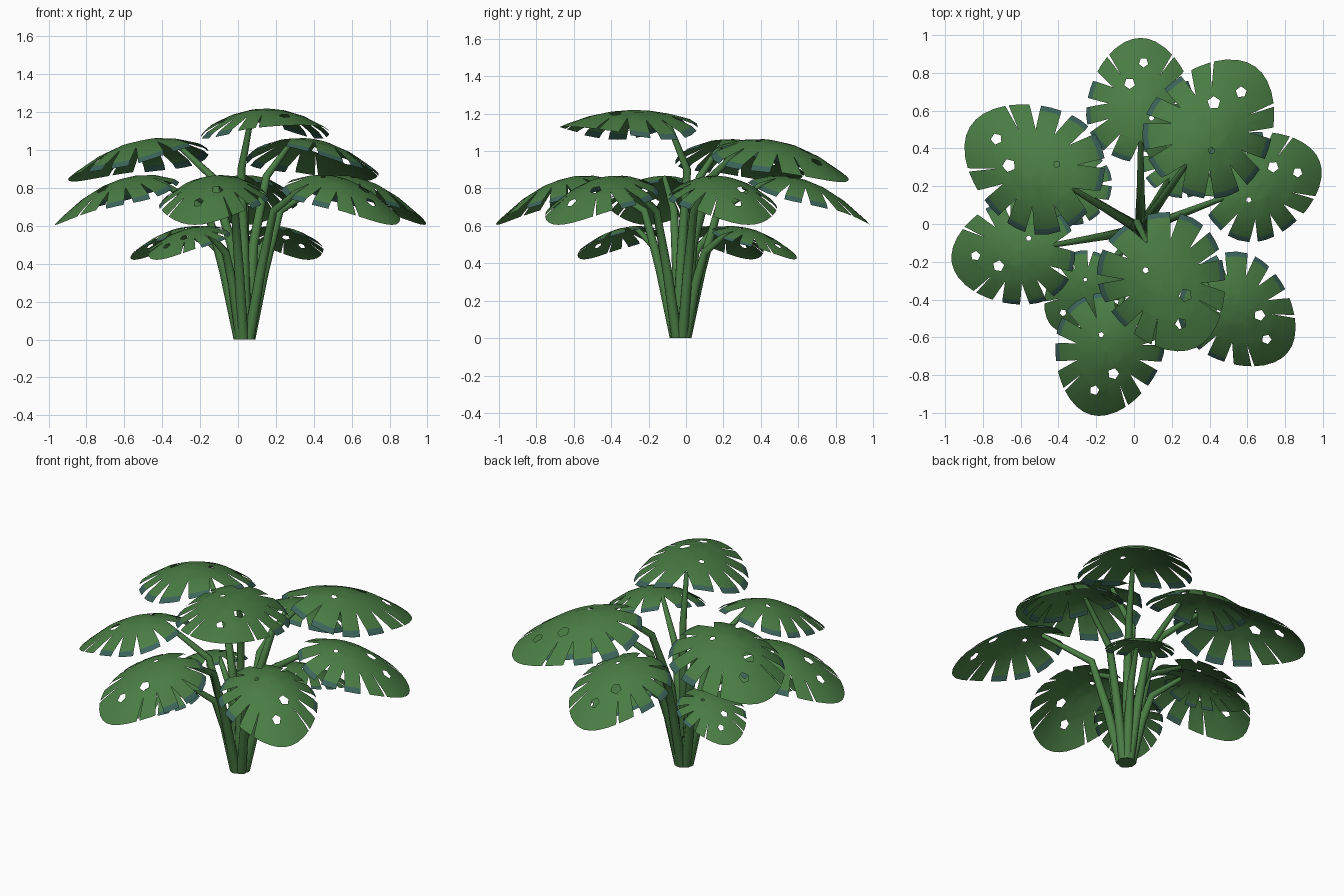
import bpy, bmesh, math
from mathutils import Vector

if "Cube" in bpy.data.objects:
    bpy.data.objects.remove(bpy.data.objects["Cube"])

CROWN = Vector((0.035, -0.03, 0))   # where all stalks meet the ground


def material(name, rgb):
    m = bpy.data.materials.new(name)
    m.diffuse_color = (*rgb, 1)
    m.use_nodes = True
    m.node_tree.nodes["Principled BSDF"].inputs["Base Color"].default_value = m.diffuse_color
    return m


GREEN = material("leaf_green", (0.068, 0.205, 0.058))
TEAL = material("edge_teal", (0.045, 0.13, 0.105))

# size class: centre distance, half length, half width, peak height,
# peak distance, lengthwise droop, sideways droop, stalk bend points (r, z)
KINDS = {
    "low": (0.445, 0.25, 0.20, 0.60, 0.30, 1.15, 1.5, [(0.03, 0), (0.09, 0.28), (0.15, 0.46)]),
    "mid": (0.665, 0.35, 0.285, 0.87, 0.52, 1.08, 1.5, [(0.03, 0), (0.11, 0.36), (0.20, 0.68)]),
    "high": (0.645, 0.41, 0.33, 1.065, 0.50, 0.75, 1.3, [(0.03, 0), (0.08, 0.50), (0.20, 0.86)]),
    "top": (0.29, 0.40, 0.33, 1.22, 0.27, 0.5, 1.35, [(0.02, 0), (-0.01, 0.50), (-0.04, 0.90)]),
}
PLANTS = [("low", a) for a in (228, 61, 147)] + \
         [("mid", a) for a in (90, 21, -40, -105, 190)] + \
         [("high", 149), ("high", 55), ("top", -65)]

# angular limits of the leaf fingers, measured from the tip
half = [0, 20, 43, 65, 89, 115, 147, 180]
BOUNDS = [-h for h in reversed(half[1:])] + half
# holes shared by all leaves: radius fraction, angle, size
HOLES = [(0.39, 37, 0.07), (0.63, -6, 0.06), (0.30, -143, 0.035)]


def trim(limit):
    """Half-gap of the slit at a finger boundary (none near the tip)."""
    if abs(limit) < 30:
        return 0
    if abs(limit) < 45:
        return 1.5
    return 10 if abs(limit) == 180 else 4.4


def make_leaf(name, kind, angle):
    cen, hl, hw, zp, up, a, b, _ = KINDS[kind]
    ca, sa = math.cos(math.radians(angle)), math.sin(math.radians(angle))
    bm = bmesh.new()

    def place(f, phi, drop=0.0):
        # egg outline: short, broad base and narrower tip, domed downwards
        c, s = math.cos(math.radians(phi)), math.sin(math.radians(phi))
        u = cen + hl * f * c * (0.88 if c < 0 else 1)
        v = hw * f * s * (1 - 0.16 * c)
        z = zp - a * (u - up) ** 2 - b * v * v - drop
        return CROWN + Vector((u * ca - v * sa, u * sa + v * ca, z))

    def point(*args):
        return bm.verts.new(place(*args))

    centre = point(0, 0)
    for lo, hi in zip(BOUNDS, BOUNDS[1:]):
        mid = (lo + hi) / 2
        side = abs(mid) > 60
        l2, h2 = lo + trim(lo), hi - trim(hi)
        inner = [point(0.28, p) for p in (lo, mid, hi)]
        ring = [point(0.60, p) for p in (lo, mid, hi)]
        outer = [point(0.92, p) for p in ((lo + 5 * l2) / 6, mid, (hi + 5 * h2) / 6)]
        rim = [point(1.0, p, 0.02 * hl if side else 0) for p in (l2, mid, h2)]
        for k in (0, 1):
            bm.faces.new((centre, inner[k], inner[k + 1]))
            for p, q in ((inner, ring), (ring, outer), (outer, rim)):
                f = bm.faces.new((p[k], q[k], q[k + 1], p[k + 1]))
                f.material_index = 1 if (q is rim and side) else 0
    bmesh.ops.remove_doubles(bm, verts=bm.verts[:], dist=0.0005)

    # five-sided holes: slice the blade with five upright planes, drop the middle
    for frac, phi, size in HOLES:
        h = place(frac, phi)
        size *= hl
        dirs = [Vector((math.cos(t), math.sin(t), 0)) for t in
                [math.radians(angle) + math.tau * k / 5 for k in range(5)]]
        for d in dirs:
            faces = [f for f in bm.faces if f.material_index == 0 and
                     any((v.co - h).xy.length < 0.6 * hl for v in f.verts)]
            geom = faces + list({e for f in faces for e in f.edges}) + \
                list({v for f in faces for v in f.verts})
            bmesh.ops.bisect_plane(bm, geom=geom, plane_co=h + d * size, plane_no=d, dist=1e-6)
        gone = [f for f in bm.faces
                if all((f.calc_center_median() - h).dot(d) < size for d in dirs)]
        bmesh.ops.delete(bm, geom=gone, context='FACES')

    for f in bm.faces:
        f.normal_update()
        if f.normal.z < 0:
            f.normal_flip()
        f.smooth = True
    me = bpy.data.meshes.new(name)
    bm.to_mesh(me)
    bm.free()
    me.materials.append(GREEN)
    me.materials.append(TEAL)
    bpy.context.collection.objects.link(bpy.data.objects.new(name, me))


def make_stalk(name, kind, angle):
    cen, hl, hw, zp, up, a, b, path = KINDS[kind]
    d = Vector((math.cos(math.radians(angle)), math.sin(math.radians(angle)), 0))
    end = cen - 0.50 * hl
    pts = path + [(end, zp - a * (end - up) ** 2 - 0.012)]
    # tapering tube through the bend points
    sides = 12
    bm = bmesh.new()
    side = Vector((-d.y, d.x, 0))
    rings = []
    for i, (r, z) in enumerate(pts):
        p, q = pts[max(i - 1, 0)], pts[min(i + 1, len(pts) - 1)]
        t = (d * (q[0] - p[0]) + Vector((0, 0, q[1] - p[1]))).normalized()
        if i == 0:
            t = Vector((0, 0, 1))
        n = t.cross(side)
        rad = (0.029, 0.026, 0.021, 0.013)[i]
        o = CROWN + d * r + Vector((0, 0, z))
        rings.append([bm.verts.new(o + rad * (side * math.cos(k * math.tau / sides)
                                              + n * math.sin(k * math.tau / sides)))
                      for k in range(sides)])
    for p, q in zip(rings, rings[1:]):
        for k in range(sides):
            m = (k + 1) % sides
            bm.faces.new((p[k], p[m], q[m], q[k])).smooth = True
    bm.faces.new(rings[0][::-1])
    bm.faces.new(rings[-1])
    me = bpy.data.meshes.new(name)
    bm.to_mesh(me)
    bm.free()
    me.materials.append(GREEN)
    bpy.context.collection.objects.link(bpy.data.objects.new(name, me))


for n, (kind, angle) in enumerate(PLANTS):
    make_leaf(f"{kind}_leaf_{n}", kind, angle)
    make_stalk(f"{kind}_stalk_{n}", kind, angle)
